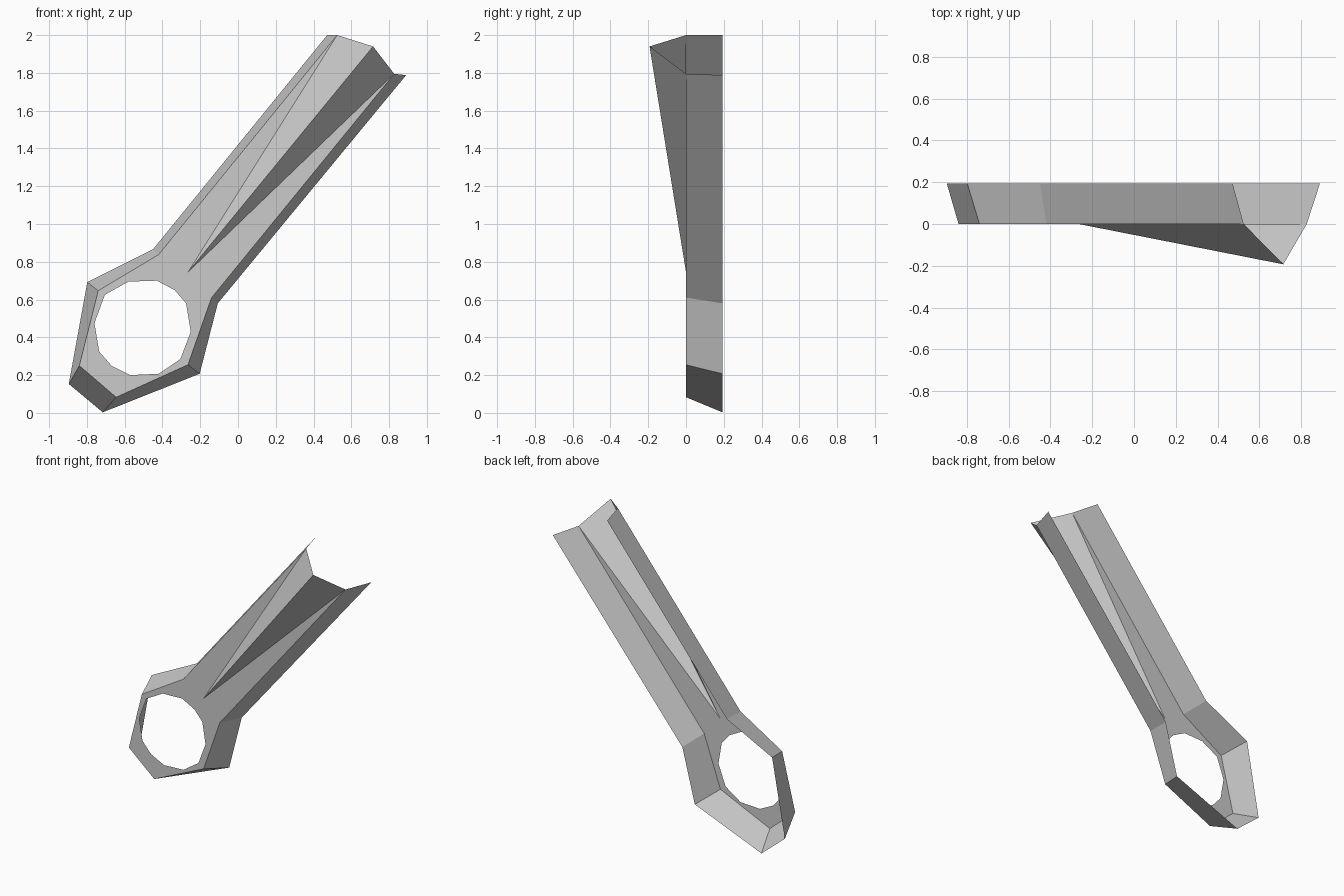
import bpy, bmesh

if "Cube" in bpy.data.objects:
    bpy.data.objects.remove(bpy.data.objects["Cube"])

Y_FRONT, Y_BACK, Y_APEX = 0.0, 0.193, -0.193

# Front plate rim (x, z), from one shaft-end corner round the head to the other
rim = [(0.525, 2.0), (-0.42, 0.838), (-0.74, 0.647), (-0.84, 0.25),
       (-0.645, 0.083), (-0.265, 0.255), (-0.14, 0.61), (0.827, 1.795)]
# Matching back edge of the flared flange
flare = [(0.472, 2.0), (-0.45, 0.866), (-0.798, 0.692), (-0.896, 0.153),
         (-0.716, 0.003), (-0.203, 0.207), (-0.107, 0.58), (0.89, 1.788)]
# Twelve-sided ring opening
hole = [(-0.25, 0.43), (-0.275, 0.58), (-0.335, 0.65), (-0.43, 0.7),
        (-0.58, 0.695), (-0.705, 0.625), (-0.76, 0.475), (-0.735, 0.325),
        (-0.67, 0.25), (-0.57, 0.2), (-0.42, 0.207), (-0.305, 0.285)]

bm = bmesh.new()


def add_points(points, y):
    return [bm.verts.new((x, y, z)) for x, z in points]


def close_loop(verts):
    return [bm.edges.new((a, b)) for a, b in zip(verts, verts[1:] + verts[:1])]


# Plate with the ring opening and a notch where the ridge rises
front = add_points(rim, Y_FRONT)
ridge_root = bm.verts.new((-0.265, Y_FRONT, 0.745))
opening = add_points(hole, Y_FRONT)
edges = close_loop(front + [ridge_root]) + close_loop(opening)
bmesh.ops.triangle_fill(bm, edges=edges, use_beauty=True, normal=(0, -1, 0))
plate_faces = list(bm.faces)

# Flared flange, open at the shaft end
back = add_points(flare, Y_BACK)
for i in range(len(front) - 1):
    bm.faces.new((front[i], front[i + 1], back[i + 1], back[i]))

# Tapered hollow ridge
apex = bm.verts.new((0.715, Y_APEX, 1.94))
bm.faces.new((front[0], ridge_root, apex))
bm.faces.new((apex, ridge_root, front[-1]))

bmesh.ops.recalc_face_normals(bm, faces=bm.faces[:])
if sum(f.normal.y for f in plate_faces) > 0:
    bmesh.ops.reverse_faces(bm, faces=bm.faces[:])

mesh = bpy.data.meshes.new("ring_arm")
bm.to_mesh(mesh)
bm.free()
bpy.context.collection.objects.link(bpy.data.objects.new("ring_arm", mesh))
